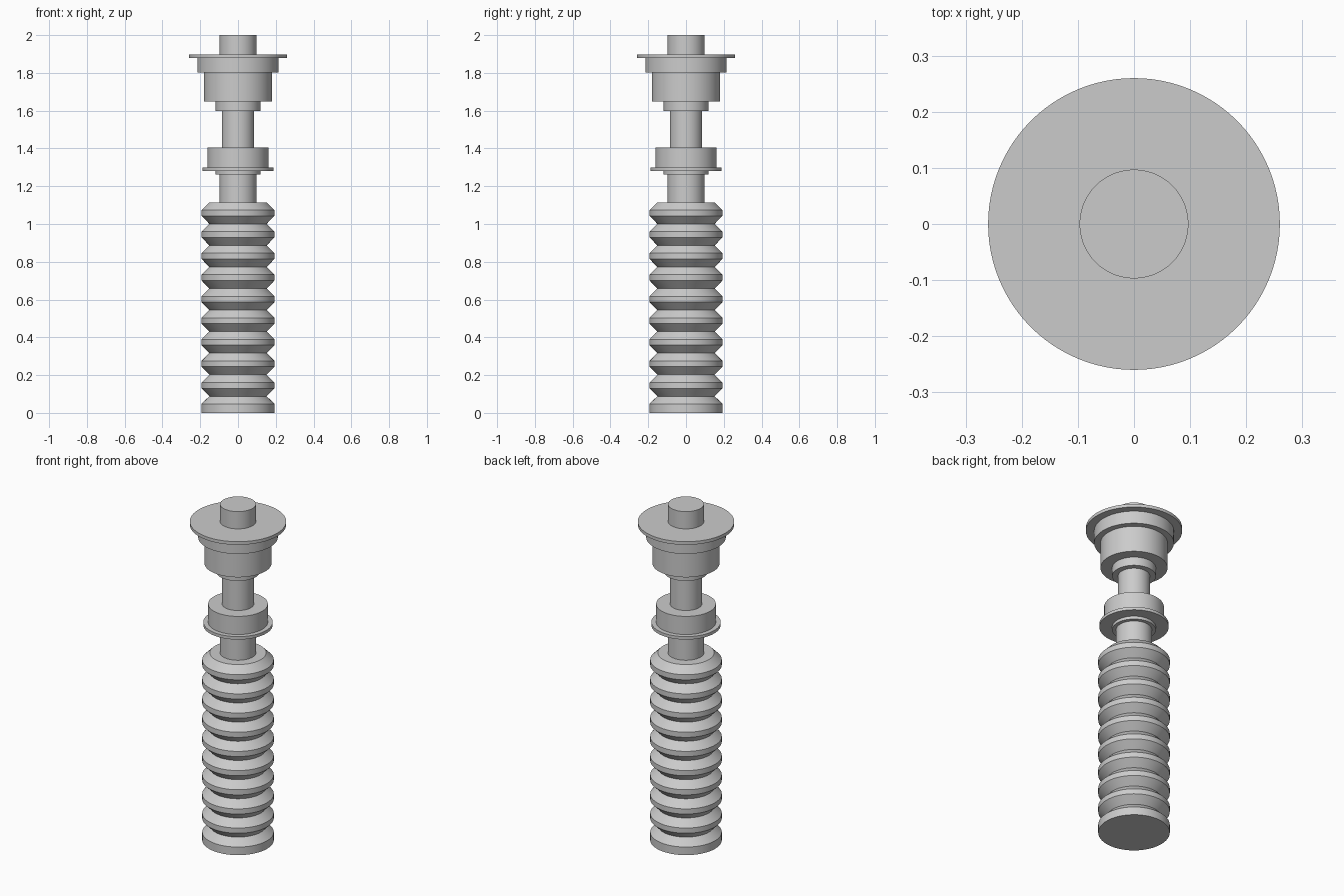
import bpy
import math

cube = bpy.data.objects.get("Cube")
if cube:
    bpy.data.objects.remove(cube, do_unlink=True)

SIDES = 96

grey = bpy.data.materials.new("plain_grey")
grey.use_nodes = True
colour = (0.6, 0.6, 0.6, 1.0)
grey.diffuse_color = colour
grey.node_tree.nodes["Principled BSDF"].inputs["Base Color"].default_value = colour


def lathe(name, profile):
    """Turn a (radius, height) profile, listed bottom to top, into a capped solid."""
    verts, faces = [], []
    for radius, z in profile:
        for i in range(SIDES):
            a = math.tau * i / SIDES
            verts.append((radius * math.cos(a), radius * math.sin(a), z))
    for r in range(len(profile) - 1):
        for i in range(SIDES):
            j = (i + 1) % SIDES
            low, high = r * SIDES, (r + 1) * SIDES
            faces.append((low + i, low + j, high + j, high + i))
    faces.append(tuple(reversed(range(SIDES))))
    faces.append(tuple(range(len(verts) - SIDES, len(verts))))
    mesh = bpy.data.meshes.new(name)
    mesh.from_pydata(verts, [], faces)
    mesh.materials.append(grey)
    obj = bpy.data.objects.new(name, mesh)
    bpy.context.collection.objects.link(obj)
    bpy.ops.object.select_all(action="DESELECT")
    obj.select_set(True)
    bpy.context.view_layer.objects.active = obj
    bpy.ops.object.shade_smooth_by_angle(angle=math.radians(25))
    return obj


def stepped(name, base, steps):
    """Stack straight sections, each given as (radius, top height)."""
    profile = []
    for radius, top in steps:
        profile += [(radius, base), (radius, top)]
        base = top
    return lathe(name, profile)


# Ribbed grip: a plain foot, then nine bevelled rings meeting in sharp grooves
RIM, GROOVE = 0.193, 0.152
FIRST, TOP, RINGS = 0.088, 1.115, 9
pitch = (TOP - FIRST) / RINGS
grip = [(RIM, 0), (RIM, 0.048), (GROOVE, FIRST)]
for n in range(RINGS):
    z = FIRST + n * pitch
    grip += [(RIM, z + 0.37 * pitch), (RIM, z + 0.64 * pitch), (GROOVE, z + pitch)]
lathe("ribbed_grip", grip)

# Stem, middle collar and slim neck
stepped("stem", TOP, [(0.097, 1.262)])
stepped("middle_collar", 1.262, [(0.118, 1.28), (0.187, 1.298), (0.161, 1.406)])
stepped("neck", 1.406, [(0.086, 1.597)])

# Stepped head with its wide disc and top plug
stepped("head", 1.597, [(0.118, 1.648), (0.181, 1.803), (0.215, 1.878)])
stepped("head_disc", 1.878, [(0.26, 1.897)])
stepped("top_plug", 1.897, [(0.097, 2.0)])
